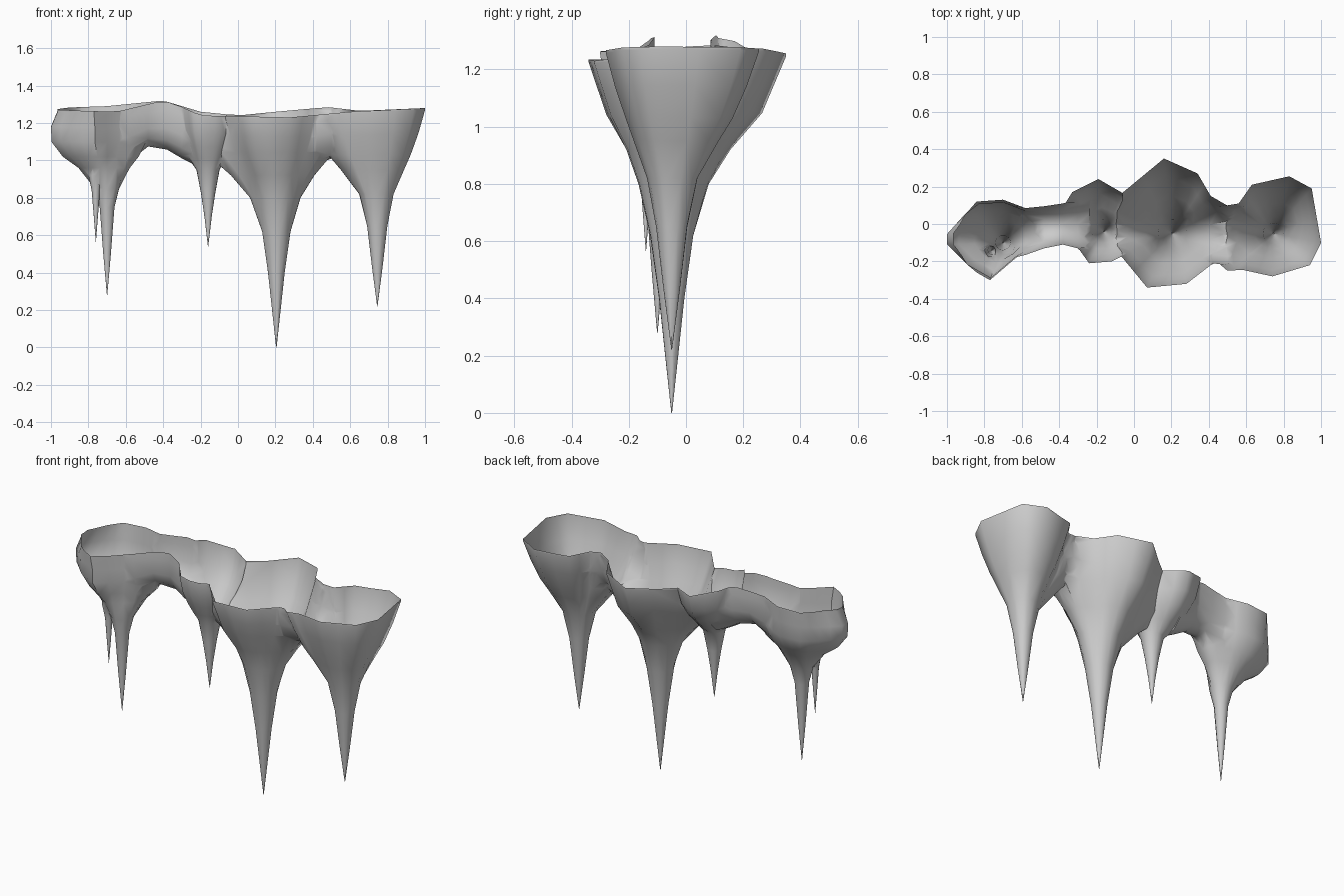
import bpy, bmesh, math
from mathutils import Vector

if "Cube" in bpy.data.objects:
    bpy.data.objects.remove(bpy.data.objects["Cube"])


def make_object(name, rings):
    """Loft closed rings into a capped solid."""
    bm = bmesh.new()
    loops = [[bm.verts.new(p) for p in ring] for ring in rings]
    n = len(loops[0])
    for a, b in zip(loops, loops[1:]):
        for i in range(n):
            j = (i + 1) % n
            bm.faces.new((a[i], a[j], b[j], b[i]))
    bm.faces.new(loops[0])
    bm.faces.new(loops[-1])
    bmesh.ops.recalc_face_normals(bm, faces=bm.faces[:])
    bmesh.ops.triangulate(bm, faces=[f for f in bm.faces if len(f.verts) == 4])
    me = bpy.data.meshes.new(name)
    bm.to_mesh(me)
    bm.free()
    ob = bpy.data.objects.new(name, me)
    bpy.context.collection.objects.link(ob)
    return ob


def spike(name, tip, radius, outline, profile, top):
    """Spike whose round tip widens into an irregular outline."""
    rings = []
    t = Vector(tip[:2])
    pts = []
    for i, p in enumerate(outline):
        q = outline[(i + 1) % len(outline)]
        pts += [Vector(p), (Vector(p) + Vector(q)) / 2]
    for z, s in [(tip[2], 0.004)] + profile + [(top, profile[-1][1])]:
        k = min(1, max(0, (s - 0.25) / 0.4))
        ring = []
        for p in pts:
            d = p - t
            q = t + s * (d.normalized() * radius).lerp(d, k)
            ring.append((q.x, q.y, z))
        rings.append(ring)
    return make_object(name, rings)


def trough(name, sections, power):
    """U-shaped channel swept along x; sections are x, front y, back y, bottom z."""
    rings = []
    for x, yf, yb, zb in sections:
        m, h = (yf + yb) / 2, (yb - yf) / 2
        ring = [(x, yf, 1.35)]
        for i in range(9):
            a = math.pi * i / 8
            ring.append((x, m - h * math.cos(a), 1.23 - (1.23 - zb) * math.sin(a) ** power))
        rings.append(ring + [(x, yb, 1.35)])
    return make_object(name, rings)


# Four main spikes and one small side spike
wide = [(0.4, .135), (0.62, .23), (0.8, .37), (0.92, .54), (1.05, .79), (1.15, .89), (1.26, 1)]
main = spike("main_spike", (.205, -.05, 0), .33,
             [(.16, .35), (.34, .27), (.41, .15), (.60, .04), (.60, -.12), (.41, -.22), (.28, -.32),
              (.07, -.34), (-.07, -.17), (-.29, -.09), (-.29, .03), (-.07, .16)], wide, 1.31)
right = spike("right_spike", (.745, -.05, .22), .26,
              [(.63, .21), (.83, .255), (.95, .19), (1.0, -.10), (.94, -.22), (.74, -.28), (.58, -.245),
               (.50, -.25), (.37, -.14), (.37, .03), (.50, .10), (.56, .11)],
              [(.43, .11), (.65, .21), (.82, .34), (.95, .56), (1.03, .7), (1.14, .86), (1.26, 1)], 1.32)
middle = spike("middle_spike", (-.16, -.04, .54), .22,
               [(-.33, .17), (-.19, .24), (-.06, .165), (.0, .05), (.0, -.09), (-.06, -.17),
                (-.12, -.20), (-.24, -.21), (-.29, -.14), (-.35, -.09), (-.38, .09)],
               [(.7, .09), (.83, .18), (.95, .29), (1.01, .5), (1.08, .72), (1.16, .9), (1.26, 1)], 1.33)
left = spike("left_spike", (-.7, -.1, .28), .24,
             [(-.93, .05), (-.84, .12), (-.70, .13), (-.58, .085), (-.47, .03), (-.47, -.09),
              (-.63, -.18), (-.77, -.30), (-.91, -.22), (-1.02, -.11), (-1.02, -.05)],
             [(.5, .085), (.75, .165), (.85, .27), (.96, .52), (1.02, .74), (1.1, .93), (1.18, .935), (1.26, 1)], 1.34)
side = spike("small_side_spike", (-.76, -.14, .56), .05,
             [(-.76 + .05 * math.cos(a * math.pi / 3), -.14 + .05 * math.sin(a * math.pi / 3)) for a in range(6)],
             [(.7, .22), (.84, .45), (.92, .8)], .96)

# Arched bridges: left to middle spike, and main to right spike
bridge = trough("left_bridge",
                [(-.66, -.185, .10, .98), (-.58, -.165, .085, 1.0), (-.48, -.13, .095, 1.065),
                 (-.38, -.11, .11, 1.05), (-.30, -.13, .13, 1.01), (-.24, -.14, .14, .98)], .8)
bridge2 = trough("right_bridge",
                 [(.36, -.2, .12, .92), (.42, -.21, .11, .98), (.5, -.22, .095, 1.01),
                  (.57, -.21, .1, .985), (.63, -.2, .11, .93)], 1.1)
parts = (right, middle, bridge, bridge2, left, side)

# Fuse all parts into one skin
cluster = main
for part in parts:
    mod = cluster.modifiers.new("fuse", 'BOOLEAN')
    mod.operation, mod.solver, mod.object = 'UNION', 'EXACT', part
fused = bpy.data.meshes.new_from_object(cluster.evaluated_get(bpy.context.evaluated_depsgraph_get()))
cluster.modifiers.clear()
cluster.data = fused
cluster.name = "hanging_spike_cluster"
for part in parts:
    bpy.data.objects.remove(part)


def rim(x, pts):
    """Interpolate the rim height at x."""
    for (x0, z0), (x1, z1) in zip(pts, pts[1:]):
        if x <= x1:
            return z0 + (z1 - z0) * max(0, x - x0) / (x1 - x0)
    return pts[-1][1]


def clamp(t):
    return min(1, max(0, t))


# Open the top and give the rim its wavy height, tucking in the left end
front = [(-1, 1.27), (-.65, 1.26), (-.4, 1.32), (-.31, 1.29), (-.2, 1.24), (.28, 1.23), (.6, 1.26), (1, 1.28)]
back = [(-1, 1.28), (-.7, 1.29), (-.4, 1.32), (-.2, 1.26), (0, 1.24), (.2, 1.26), (.48, 1.285), (.65, 1.265), (1, 1.28)]
bm = bmesh.new()
bm.from_mesh(fused)
bmesh.ops.bisect_plane(bm, geom=bm.verts[:] + bm.edges[:] + bm.faces[:], plane_co=(0, 0, 1.27),
                       plane_no=(0, 0, 1), clear_outer=True)
for v in bm.verts:
    x, y, z = v.co
    b = clamp((y + .09) / .1)
    height = rim(x, front) * (1 - b) + rim(x, back) * b
    v.co.z += (height - 1.27) * clamp((z - 1.0) / .27)
    v.co.x += .055 * clamp((-.85 - x) / .15) * clamp((z - 1.18) / .08)
bm.to_mesh(fused)
bm.free()

bpy.context.view_layer.objects.active = cluster
cluster.select_set(True)
bpy.ops.object.shade_smooth_by_angle(angle=math.radians(65))
